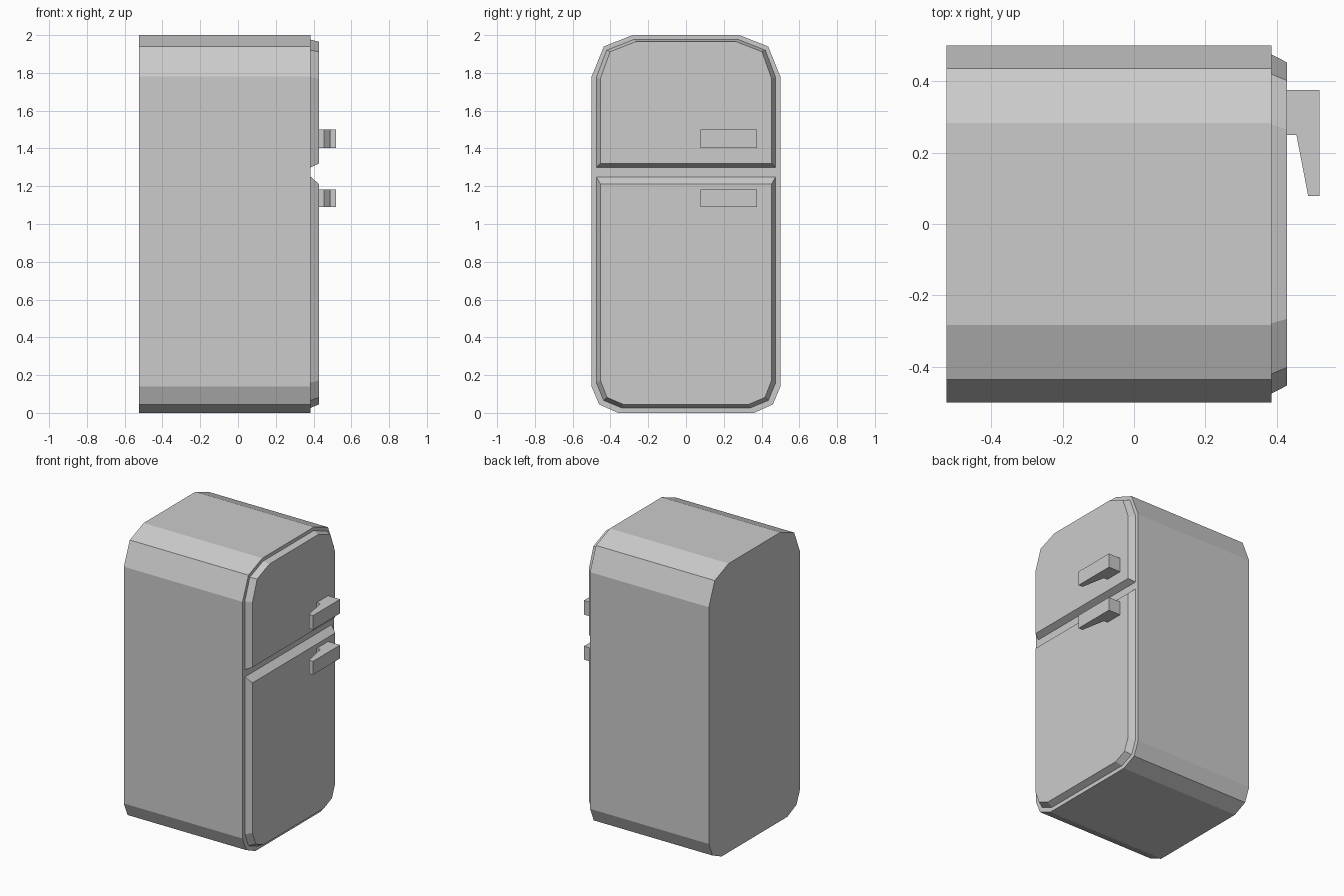
import bpy, bmesh

if "Cube" in bpy.data.objects:
    bpy.data.objects.remove(bpy.data.objects["Cube"])


def loft(name, rings):
    """Solid joining two matching outlines, with flat end caps."""
    bm = bmesh.new()
    a, b = [[bm.verts.new(p) for p in ring] for ring in rings]
    bm.faces.new(a)
    bm.faces.new(b)
    for i in range(len(a)):
        j = (i + 1) % len(a)
        bm.faces.new((a[i], a[j], b[j], b[i]))
    bmesh.ops.recalc_face_normals(bm, faces=bm.faces[:])
    mesh = bpy.data.meshes.new(name)
    bm.to_mesh(mesh)
    bm.free()
    obj = bpy.data.objects.new(name, mesh)
    bpy.context.collection.objects.link(obj)
    return obj


def outline(x, half):
    """Mirror a half outline (y, z) across y = 0 in the plane at x."""
    return [(x, y, z) for y, z in half] + [(x, -y, z) for y, z in reversed(half)]


BACK, FRONT, DOOR = -0.525, 0.385, 0.428

# Cabinet with chamfered corners
cabinet = [(0.283, 2.0), (0.435, 1.94), (0.5, 1.78),
           (0.5, 0.14), (0.46, 0.045), (0.36, 0.0)]
loft("cabinet", [outline(BACK, cabinet), outline(FRONT, cabinet)])

# Freezer door, tapering towards its front face
loft("freezer_door", [
    outline(FRONT, [(0.278, 1.976), (0.42, 1.92), (0.475, 1.775), (0.475, 1.30)]),
    outline(DOOR, [(0.266, 1.965), (0.402, 1.912), (0.453, 1.77), (0.453, 1.32)])])

# Main door
loft("main_door", [
    outline(FRONT, [(0.475, 1.25), (0.475, 0.16), (0.436, 0.066), (0.342, 0.027)]),
    outline(DOOR, [(0.453, 1.212), (0.453, 0.172), (0.418, 0.082), (0.332, 0.045)])])

# Handles: one lever profile seen from above, at two heights
lever = [(DOOR, 0.375), (0.52, 0.375), (0.52, 0.078),
         (0.488, 0.078), (0.455, 0.25), (DOOR, 0.25)]
for name, z0, z1 in (("freezer_handle", 1.402, 1.5), ("main_handle", 1.09, 1.183)):
    loft(name, [[(x, y, z) for x, y in lever] for z in (z0, z1)])
